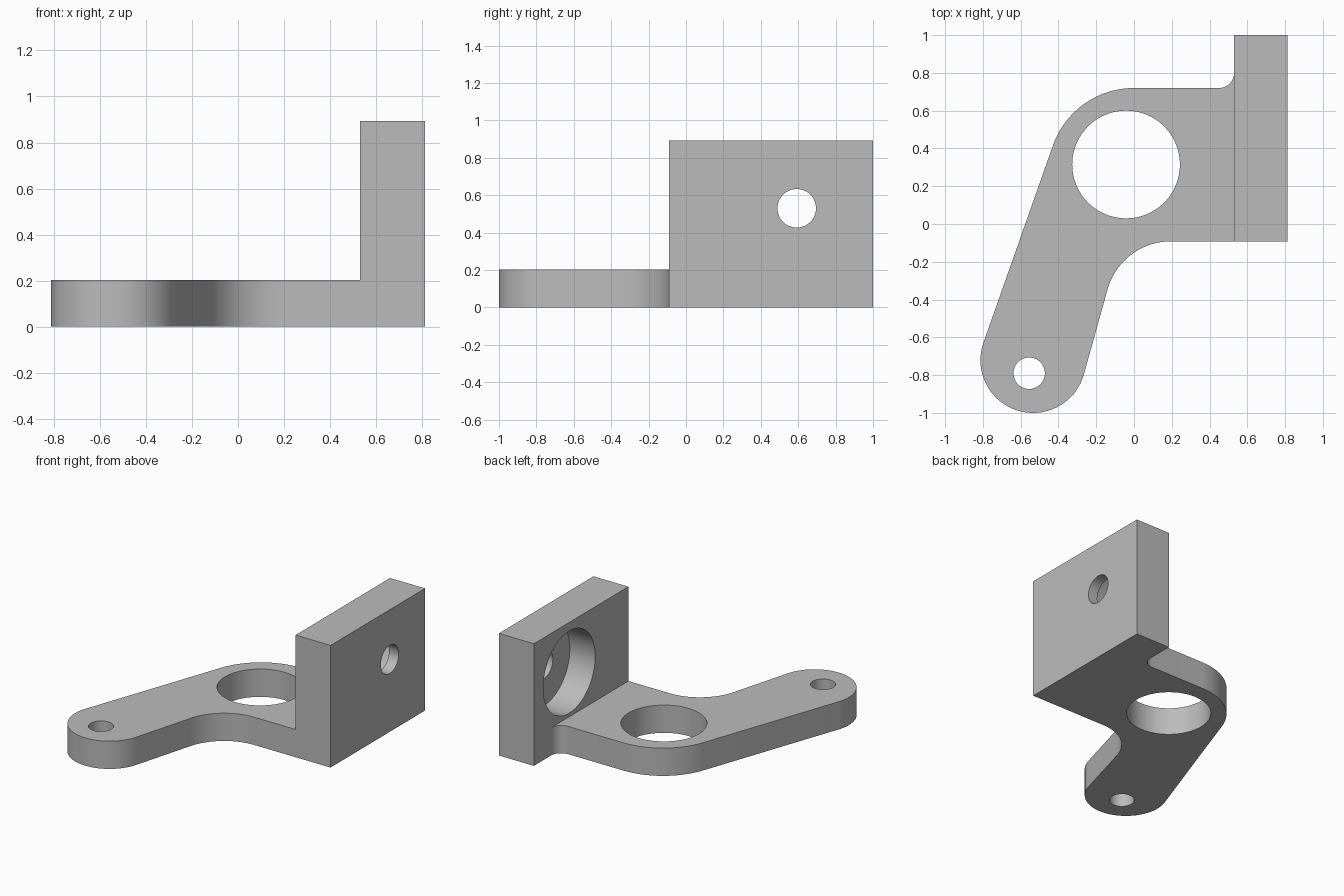
import bpy, bmesh, math
from mathutils import Matrix, Vector

cube = bpy.data.objects.get("Cube")
if cube:
    bpy.data.objects.remove(cube, do_unlink=True)

PLATE, HEIGHT = 0.203, 0.893      # thickness of arm plate, height of wall
WALL, EDGE = 0.53, 0.813          # inner and outer face of wall

grey = bpy.data.materials.new("plain_grey")
grey.use_nodes = True
grey.diffuse_color = (0.5, 0.5, 0.5, 1)
grey.node_tree.nodes["Principled BSDF"].inputs["Base Color"].default_value = grey.diffuse_color


def to_object(name, bm):
    bmesh.ops.recalc_face_normals(bm, faces=bm.faces)
    mesh = bpy.data.meshes.new(name)
    bm.to_mesh(mesh)
    bm.free()
    mesh.materials.append(grey)
    obj = bpy.data.objects.new(name, mesh)
    bpy.context.collection.objects.link(obj)
    return obj


def arc(cx, cy, r, start, end, steps=24):
    angles = [math.radians(start + (end - start) * i / steps) for i in range(steps + 1)]
    return [(cx + r * math.cos(a), cy + r * math.sin(a)) for a in angles]


def cylinder(name, centre, r, depth, axis):
    bm = bmesh.new()
    turn = Vector((0, 0, 1)).rotation_difference(Vector(axis)).to_matrix().to_4x4()
    bmesh.ops.create_cone(bm, cap_ends=True, segments=96, radius1=r, radius2=r, depth=depth,
                          matrix=Matrix.Translation(centre) @ turn)
    return to_object(name, bm)


def box(name, low, high):
    bm = bmesh.new()
    low, high = Vector(low), Vector(high)
    bmesh.ops.create_cube(bm, size=1, matrix=Matrix.Translation((low + high) / 2)
                          @ Matrix.Diagonal((*(high - low), 1)))
    return to_object(name, bm)


# Outline of the arm and wall footprint, counter-clockwise
outline = (
    [(WALL, 1), (WALL, 0.8)]
    + arc(0.45, 0.8, 0.08, 0, -90, 12)[1:]        # small inner fillet
    + arc(0, 0.265, 0.455, 90, 160.6)             # shoulder around large bore
    + arc(-0.534, -0.721, 0.279, 160.6, 346, 64)  # rounded arm end
    + arc(0.195, -0.44, 0.348, 166, 90)           # large inner fillet
    + [(EDGE, -0.092), (EDGE, 1)]
)
bm = bmesh.new()
face = bm.faces.new([bm.verts.new((x, y, 0)) for x, y in outline])
top = bmesh.ops.extrude_face_region(bm, geom=[face])["geom"]
bmesh.ops.translate(bm, vec=(0, 0, HEIGHT),
                    verts=[v for v in top if isinstance(v, bmesh.types.BMVert)])
bracket = to_object("angle_bracket", bm)

# Space above the plate, bores through the plate, and the counterbored wall hole
cutters = [
    box("step_cutter", (-1.2, -1.2, PLATE), (WALL, 1.2, 1.2)),
    cylinder("large_bore_cutter", (-0.042, 0.315, 0), 0.285, 1, (0, 0, 1)),
    cylinder("arm_hole_cutter", (-0.555, -0.79, 0), 0.083, 1, (0, 0, 1)),
    cylinder("wall_hole_cutter", (0.7, 0.592, 0.53), 0.103, 1, (1, 0, 0)),
    cylinder("counterbore_cutter", (WALL, 0.592, 0.53), 0.3, 0.41, (1, 0, 0)),
]
for cutter in cutters:
    cutter.hide_render = True
    cutter.hide_set(True)
    mod = bracket.modifiers.new(cutter.name, 'BOOLEAN')
    mod.operation = 'DIFFERENCE'
    mod.solver = 'EXACT'
    mod.object = cutter

# Bake the cuts, then smooth the curved walls only
bpy.context.view_layer.update()
result = bpy.data.meshes.new_from_object(
    bracket.evaluated_get(bpy.context.evaluated_depsgraph_get()))
bracket.modifiers.clear()
bracket.data = result
for cutter in cutters:
    bpy.data.objects.remove(cutter, do_unlink=True)
bpy.ops.object.select_all(action='DESELECT')
bracket.select_set(True)
bpy.context.view_layer.objects.active = bracket
bpy.ops.object.shade_smooth_by_angle(angle=math.radians(30))
